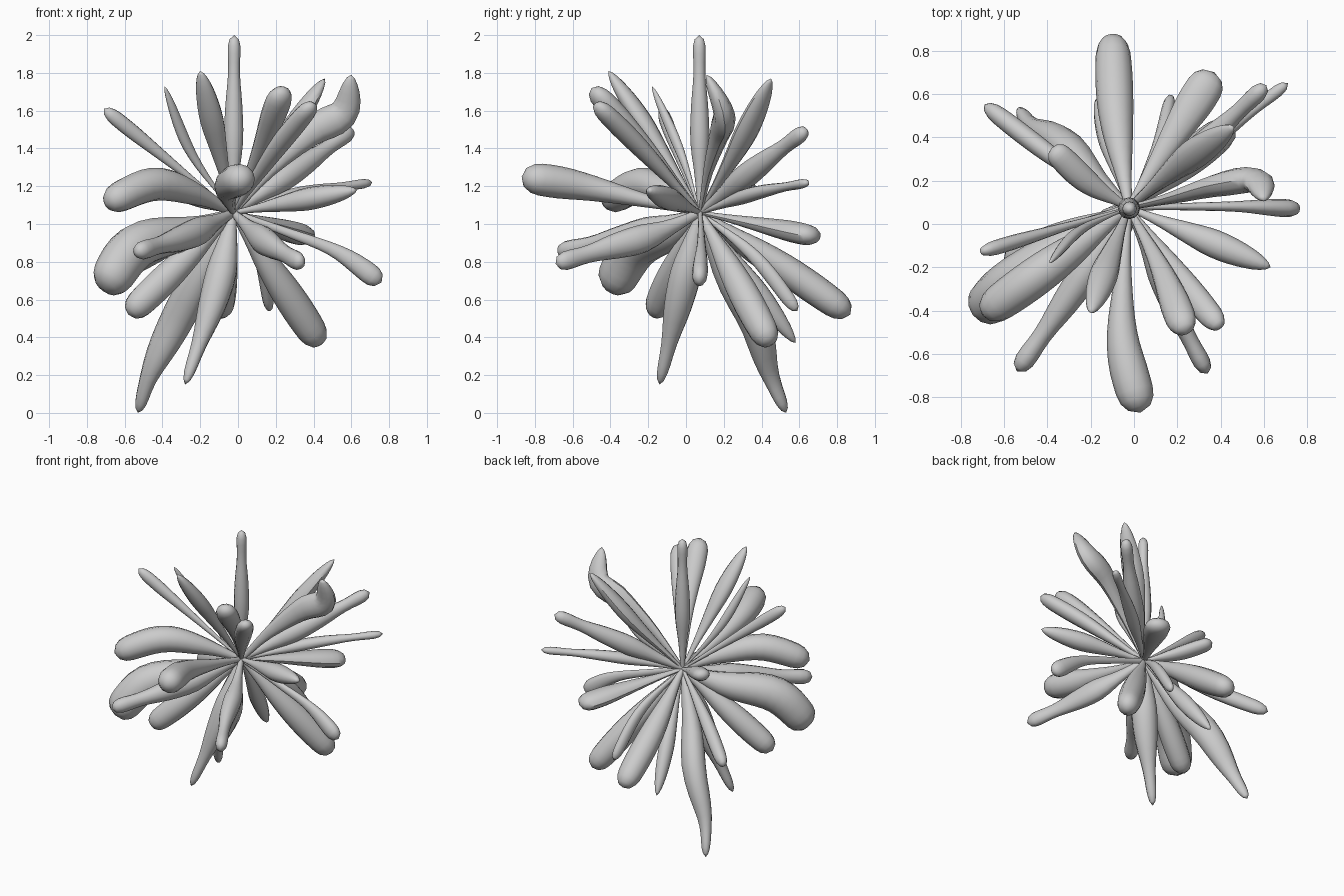
import bpy, bmesh, math
from mathutils import Vector

if "Cube" in bpy.data.objects:
    bpy.data.objects.remove(bpy.data.objects["Cube"])

HUB = Vector((-0.025, 0.075, 1.06))
SIDES, RINGS = 12, 16

# radius along a petal (base to tip) relative to its widest point
PROFILES = {
    "club":  (0.16, 0.30, 0.50, 0.74, 0.95, 0.90),
    "full":  (0.18, 0.45, 0.78, 0.98, 1.00, 0.85),
    "leaf":  (0.18, 0.38, 0.72, 1.00, 0.85, 0.35),
    "knob":  (0.25, 0.55, 1.00, 0.90, 0.62, 0.78),
    "taper": (0.20, 0.65, 1.00, 0.90, 0.50, 0.33),
    "spoon": (0.30, 0.32, 0.42, 0.55, 0.85, 1.00),
}


def spline(vals, u):
    """Catmull-Rom interpolation through evenly spaced values."""
    n = len(vals) - 1
    i = min(int(u * n), n - 1)
    t = u * n - i
    p1, p2 = vals[i], vals[i + 1]
    p0 = vals[i - 1] if i > 0 else p1 * 2 - p2
    p3 = vals[i + 2] if i + 2 <= n else p2 * 2 - p1
    return 0.5 * (p1 * 2 + (p2 - p0) * t + (p0 * 2 - p1 * 5 + p2 * 4 - p3) * t * t
                  + (p1 * 3 - p0 - p2 * 3 + p3) * t ** 3)


def petal(name, kind, wide, thick, *points):
    """Tube from the hub through the points; wide is the horizontal radius, thick the other."""
    path = [HUB] + [Vector(p) for p in points]
    if len(path) == 2:
        path.insert(1, (path[0] + path[1]) / 2)
    prof = PROFILES[kind]
    chord = path[-1] - HUB
    side = chord.cross(Vector((0, 0, 1)))
    side = side.normalized() if side.length > 0.1 else Vector((1, 0, 0))
    bm = bmesh.new()
    rings = []
    for k in range(RINGS):
        u = 1 - (1 - k / RINGS) ** 1.35
        p = spline(path, u)
        d = (spline(path, min(u + 0.02, 1)) - spline(path, max(u - 0.02, 0))).normalized()
        a = (side - d * side.dot(d)).normalized()
        b = d.cross(a)
        r = spline(prof, u)
        if u > 0.9:
            r *= math.sqrt(max(0, 1 - ((u - 0.9) / 0.1) ** 2))
        rings.append([bm.verts.new(p + a * (wide * r * math.cos(t)) + b * (thick * r * math.sin(t)))
                      for t in (2 * math.pi * j / SIDES for j in range(SIDES))])
    for r0, r1 in zip(rings, rings[1:]):
        for j in range(SIDES):
            bm.faces.new((r0[j], r0[(j + 1) % SIDES], r1[(j + 1) % SIDES], r1[j]))
    tip = bm.verts.new(path[-1])
    for j in range(SIDES):
        bm.faces.new((rings[-1][j], rings[-1][(j + 1) % SIDES], tip))
    bm.faces.new(rings[0][::-1])
    bmesh.ops.recalc_face_normals(bm, faces=bm.faces)
    me = bpy.data.meshes.new(name)
    bm.to_mesh(me)
    bm.free()
    ob = bpy.data.objects.new(name, me)
    bpy.context.collection.objects.link(ob)
    bpy.ops.object.select_all(action='DESELECT')
    ob.select_set(True)
    bpy.context.view_layer.objects.active = ob
    bpy.ops.object.shade_smooth_by_angle(angle=math.radians(40))


# upward petals
petal("petal_top", "knob", 0.05, 0.05, (-0.02, 0.07, 2.0))
petal("petal_up_front", "leaf", 0.065, 0.05, (-0.12, -0.18, 1.47), (-0.20, -0.41, 1.81))
petal("petal_up_thin", "leaf", 0.025, 0.03, (-0.25, -0.03, 1.38), (-0.39, -0.18, 1.73))
petal("petal_up_left", "club", 0.036, 0.042, (-0.71, -0.13, 1.61))
petal("petal_up_right_front", "full", 0.06, 0.05, (0.19, -0.22, 1.38), (0.40, -0.48, 1.64))
petal("petal_up_front_bulb", "club", 0.075, 0.06, (0.12, -0.20, 1.40), (0.24, -0.50, 1.72))
petal("petal_up_right_back", "leaf", 0.07, 0.05, (0.22, 0.28, 1.41), (0.46, 0.45, 1.77))
petal("petal_up_right_curled", "leaf", 0.06, 0.085,
      (0.17, 0.12, 1.29), (0.39, 0.18, 1.49), (0.56, 0.20, 1.59), (0.60, 0.11, 1.79))
petal("petal_right_back_high", "knob", 0.06, 0.065, (0.30, 0.35, 1.28), (0.61, 0.64, 1.50))

# sideways petals
petal("petal_right_back", "knob", 0.042, 0.038, (0.33, 0.36, 1.16), (0.71, 0.65, 1.22))
petal("petal_right_front", "leaf", 0.065, 0.06, (0.63, -0.20, 1.18))
petal("petal_right_droop", "spoon", 0.045, 0.06,
      (0.25, 0.08, 0.96), (0.53, 0.08, 0.85), (0.76, 0.07, 0.69))
petal("petal_back_right", "club", 0.09, 0.06, (0.16, 0.37, 1.00), (0.37, 0.70, 0.93))
petal("petal_front", "club", 0.092, 0.09,
      (-0.05, -0.24, 1.13), (-0.05, -0.55, 1.20), (0.03, -0.87, 1.25))
petal("petal_left_arched", "full", 0.09, 0.088,
      (-0.23, -0.08, 1.16), (-0.45, -0.24, 1.21), (-0.70, -0.42, 1.11))
petal("petal_left_hook", "full", 0.115, 0.12,
      (-0.25, -0.06, 0.96), (-0.54, -0.26, 0.88), (-0.71, -0.40, 0.65))
petal("petal_left_front", "knob", 0.07, 0.075, (-0.26, -0.28, 0.94), (-0.54, -0.68, 0.85))
petal("petal_front_right", "knob", 0.06, 0.075,
      (0.10, -0.18, 0.94), (0.20, -0.42, 0.87), (0.34, -0.69, 0.79))
petal("petal_back_left_short", "full", 0.06, 0.045, (-0.21, 0.19, 1.13), (-0.38, 0.35, 1.21))
petal("petal_back_left", "full", 0.045, 0.05, (-0.36, 0.30, 0.88), (-0.69, 0.55, 0.71))

# downward petals
petal("petal_down_left", "full", 0.075, 0.08, (-0.58, -0.17, 0.52))
petal("petal_down_left_long", "taper", 0.08, 0.095,
      (-0.18, 0.20, 0.77), (-0.32, 0.36, 0.50), (-0.46, 0.44, 0.22), (-0.53, 0.53, 0.0))
petal("petal_down_front", "taper", 0.085, 0.08, (-0.11, -0.02, 0.66), (-0.28, -0.14, 0.15))
petal("petal_down_back_left", "leaf", 0.05, 0.055, (-0.17, 0.58, 0.37))
petal("petal_down_back", "full", 0.085, 0.08, (-0.08, 0.47, 0.80), (-0.10, 0.87, 0.52))
petal("petal_down_back_thin", "full", 0.03, 0.04, (0.11, 0.36, 0.83), (0.17, 0.59, 0.54))
petal("petal_down_right", "full", 0.08, 0.085, (0.44, 0.45, 0.36))
